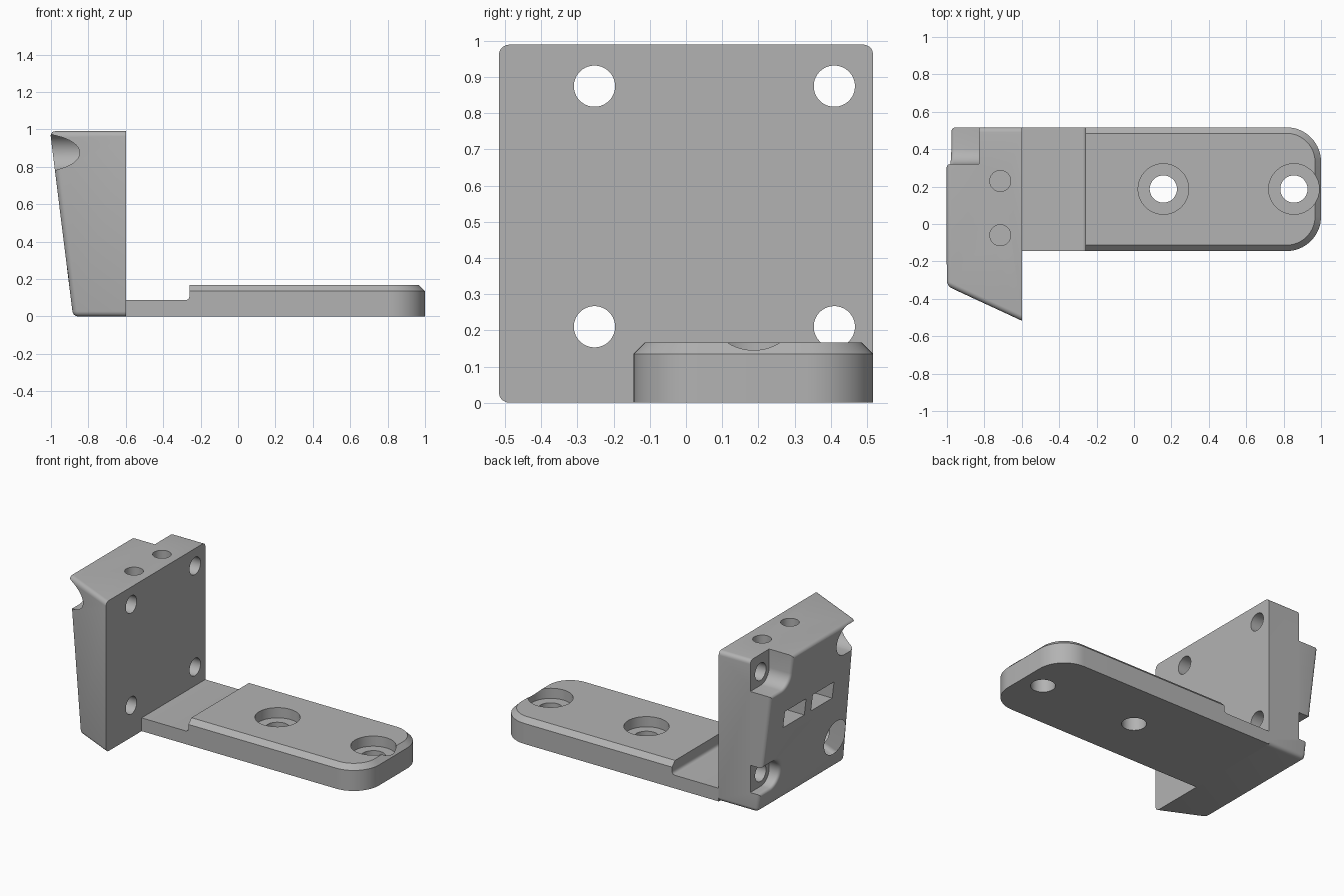
import bpy, bmesh
from math import sin, cos, pi

if "Cube" in bpy.data.objects:
    bpy.data.objects.remove(bpy.data.objects["Cube"], do_unlink=True)

grey = bpy.data.materials.new("plain_grey")
grey.use_nodes = True
COLOUR = (0.45, 0.45, 0.45, 1)
grey.diffuse_color = COLOUR
grey.node_tree.nodes["Principled BSDF"].inputs["Base Color"].default_value = COLOUR


def loft(name, rings):
    """Closed solid through rings of equal point count."""
    bm = bmesh.new()
    loops = [[bm.verts.new(p) for p in ring] for ring in rings]
    n = len(loops[0])
    for a, b in zip(loops, loops[1:]):
        for i in range(n):
            j = (i + 1) % n
            bm.faces.new((a[i], a[j], b[j], b[i]))
    bm.faces.new(loops[0][::-1])
    bm.faces.new(loops[-1])
    bmesh.ops.recalc_face_normals(bm, faces=bm.faces)
    mesh = bpy.data.meshes.new(name)
    bm.to_mesh(mesh)
    bm.free()
    mesh.materials.append(grey)
    obj = bpy.data.objects.new(name, mesh)
    bpy.context.collection.objects.link(obj)
    return obj


def outline(centres, r, steps=48):
    """Outline of a circle swept over a convex set of centres."""
    points = []
    for k in range(steps):
        a = 2 * pi * (k + 0.5) / steps
        u, v = cos(a), sin(a)
        c = max(centres, key=lambda p: p[0] * u + p[1] * v)
        points.append((c[0] + r * u, c[1] + r * v))
    return points


def drill_z(x, y, r, z0, z1):
    ring = outline([(x, y)], r)
    return loft("drill", [[(u, v, z) for u, v in ring] for z in (z0, z1)])


def drill_x(y, z, r, x0, x1):
    ring = outline([(y, z)], r)
    return loft("drill", [[(x, u, v) for u, v in ring] for x in (x0, x1)])


def box(x0, x1, y0, y1, z0, z1):
    return loft("pocket", [[(x0, y0, z), (x1, y0, z), (x1, y1, z), (x0, y1, z)]
                           for z in (z0, z1)])


def back_x(z):
    """Sloping rear face of the upright block."""
    return -0.882 - 0.124 * z


def screw_pocket(centres, r, flare):
    """Screw head recess with a rounded mouth on the sloping face."""
    rings = [[(-0.83, y, z) for y, z in outline(centres, r)]]
    if flare:
        for k in range(5):
            a = k / 4 * pi / 2
            ring = outline(centres, r + flare * (1 - cos(a)))
            rings.append([(back_x(z) + flare * (1 - sin(a)), y, z) for y, z in ring])
    rings.append([(-1.2, y, z) for y, z in outline(centres, r + flare)])
    return loft("pocket", rings)


def cut(obj, cutters):
    for c in cutters:
        m = obj.modifiers.new("cut", "BOOLEAN")
        m.operation, m.solver, m.object = "DIFFERENCE", "EXACT", c
    bpy.context.view_layer.update()
    deps = bpy.context.evaluated_depsgraph_get()
    mesh = bpy.data.meshes.new_from_object(obj.evaluated_get(deps))
    obj.modifiers.clear()
    obj.data = mesh
    for c in cutters:
        bpy.data.objects.remove(c, do_unlink=True)


# Upright block: sloped rear and angled front side, edges rounded except the flat face
FACE_X, BACK_Y, TOP = -0.6, 0.517, 0.99


def side_y(x):
    return -BACK_Y - 0.4625 * (x - FACE_X)


block = loft("upright_block", [
    [(FACE_X, -BACK_Y, z), (FACE_X, BACK_Y, z), (back_x(z), BACK_Y, z),
     (back_x(z), side_y(back_x(z)), z)] for z in (0, TOP)])
bm = bmesh.new()
bm.from_mesh(block.data)
edges = [e for e in bm.edges if any(v.co.x < FACE_X - 0.01 for v in e.verts)]
bmesh.ops.bevel(bm, geom=edges, offset=0.027, segments=5, profile=0.5, affect="EDGES")
bm.to_mesh(block.data)
bm.free()

# Screw holes, screw head pockets, nut slots and vertical bores
FRONT, REAR, LOW, HIGH = -0.253, 0.41, 0.21, 0.875
cutters = [drill_x(y, z, 0.057, -1.1, -0.5) for y in (FRONT, REAR) for z in (LOW, HIGH)]
cutters += [
    screw_pocket([(REAR, HIGH), (0.8, HIGH), (REAR, 1.3), (0.8, 1.3)], 0.09, 0.022),
    screw_pocket([(REAR, LOW), (0.8, LOW)], 0.09, 0.022),
    screw_pocket([(FRONT, LOW)], 0.09, 0.022),
    screw_pocket([(FRONT, HIGH), (-0.303, HIGH)], 0.1, 0),
]
for y in (0.23, -0.06):
    cutters.append(box(-1.2, -0.64, y - 0.11, y + 0.11, 0.51, 0.62))
    cutters.append(drill_z(-0.715, y, 0.056, 0.56, 1.1))
cut(block, cutters)

# Thin web between block and raised plate, with a small fillet at the step
Y0, Y1, STEP, WEB = -0.145, BACK_Y, -0.26, 0.087
fillet = [(STEP - 0.02 + 0.02 * sin(a), WEB + 0.02 - 0.02 * cos(a))
          for a in (k / 5 * pi / 2 for k in range(6))]
profile = [(FACE_X, 0), (STEP, 0)] + fillet[::-1] + [(FACE_X, WEB)]
web = loft("web", [[(x, y, z) for x, z in profile] for y in (Y0, Y1)])


# Raised plate with rounded end and chamfered rim
def plate_ring(z, inset, r=0.185):
    ring = [(STEP, Y1 - inset, z), (STEP, Y0 + inset, z)]
    for cy, start in ((Y0 + r, -pi / 2), (Y1 - r, 0)):
        for k in range(17):
            a = start + k / 16 * pi / 2
            ring.append((1 - r + (r - inset) * cos(a), cy + (r - inset) * sin(a), z))
    return ring


plate = loft("mounting_plate", [plate_ring(0, 0), plate_ring(0.135, 0), plate_ring(0.167, 0.032)])
cutters = []
for x in (0.157, 0.855):
    cutters.append(drill_z(x, 0.187, 0.073, -0.1, 0.3))
    cutters.append(drill_z(x, 0.187, 0.135, 0.1, 0.3))
cut(plate, cutters)

# Smooth rounded surfaces, keep edges sharp
bpy.ops.object.select_all(action="DESELECT")
for obj in (block, web, plate):
    obj.select_set(True)
bpy.context.view_layer.objects.active = block
bpy.ops.object.shade_smooth_by_angle(angle=0.5)
